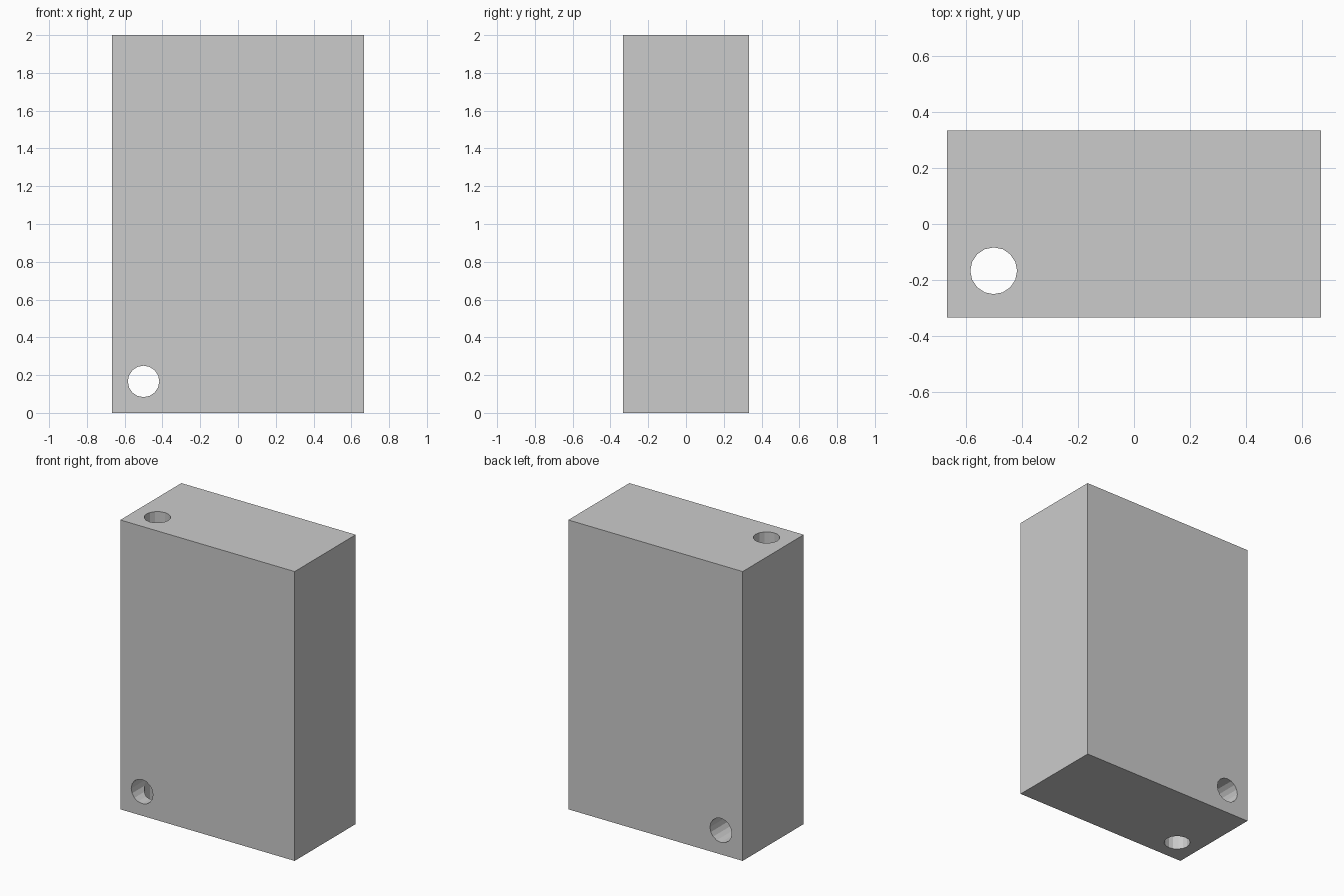
import bpy
import math

if "Cube" in bpy.data.objects:
    bpy.data.objects.remove(bpy.data.objects["Cube"])

W, D, H = 4 / 3, 2 / 3, 2.0   # block size
R = 1 / 12                    # hole radius
SIDES = 16

# Block
bpy.ops.mesh.primitive_cube_add(size=1, location=(0, 0, H / 2))
block = bpy.context.object
block.name = "drilled_block"
block.scale = (W, D, H)
bpy.ops.object.transform_apply(location=True, rotation=False, scale=True)


def drill(name, location, rotation, depth):
    """Cut a round through hole in the block."""
    bpy.ops.mesh.primitive_cylinder_add(vertices=SIDES, radius=R, depth=depth,
                                        location=location, rotation=rotation)
    cutter = bpy.context.object
    cutter.name = name
    cutter.hide_render = True
    mod = block.modifiers.new(name, 'BOOLEAN')
    mod.operation = 'DIFFERENCE'
    mod.solver = 'EXACT'
    mod.object = cutter
    bpy.ops.object.select_all(action='DESELECT')
    block.select_set(True)
    bpy.context.view_layer.objects.active = block
    bpy.ops.object.modifier_apply(modifier=mod.name)
    bpy.data.objects.remove(cutter, do_unlink=True)


# Holes: top to bottom, and front to back, crossing near the lower left corner
drill("vertical_hole", (-0.5, -D / 4, H / 2), (0, 0, 0), H + 0.4)
drill("cross_hole", (-0.5, 0, 1 / 6), (math.pi / 2, 0, 0), D + 0.4)
